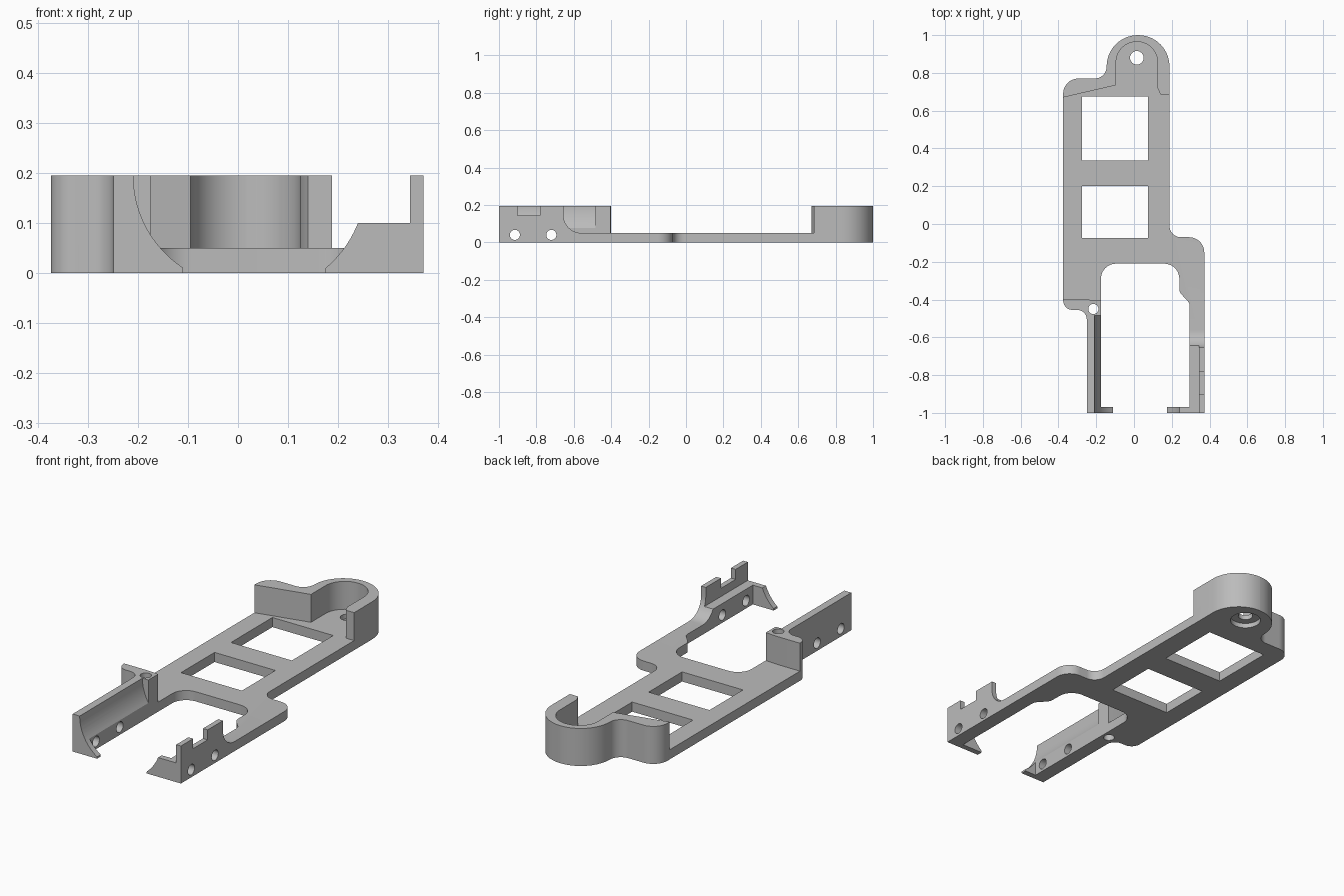
import bpy, bmesh, math
from mathutils import Vector

if "Cube" in bpy.data.objects:
    bpy.data.objects.remove(bpy.data.objects["Cube"])

grey = bpy.data.materials.new("plain grey")
grey.diffuse_color = (0.5, 0.5, 0.5, 1)
grey.use_nodes = True
grey.node_tree.nodes["Principled BSDF"].inputs["Base Color"].default_value = grey.diffuse_color


def rounded(corners, seg=10):
    """Polygon points from (x, y, radius) corners."""
    pts = []
    for i, c in enumerate(corners):
        p = Vector(c[:2])
        r = c[2] if len(c) > 2 else 0
        if r == 0:
            pts.append(p)
            continue
        a = (Vector(corners[i - 1][:2]) - p).normalized()
        b = (Vector(corners[(i + 1) % len(corners)][:2]) - p).normalized()
        half = a.angle(b) / 2
        centre = p + (a + b).normalized() * r / math.sin(half)
        start = p + a * r / math.tan(half) - centre
        end = p + b * r / math.tan(half) - centre
        sweep = math.pi - 2 * half
        for k in range(seg + 1):
            t = k / seg
            pts.append(centre + (start * math.sin((1 - t) * sweep)
                                 + end * math.sin(t * sweep)) / math.sin(sweep))
    return pts


def arc(cx, cy, r, a0, a1, seg=12):
    return [(cx + r * math.cos(a0 + (a1 - a0) * k / seg),
             cy + r * math.sin(a0 + (a1 - a0) * k / seg)) for k in range(seg + 1)]


def prism(name, pts, axis, lo, hi):
    """Extrude a 2D profile along x (points y,z), y (points x,z) or z (points x,y)."""
    place = {"x": lambda p, d: (d, p[0], p[1]),
             "y": lambda p, d: (p[0], d, p[1]),
             "z": lambda p, d: (p[0], p[1], d)}[axis]
    bm = bmesh.new()
    a = [bm.verts.new(place(p, lo)) for p in pts]
    b = [bm.verts.new(place(p, hi)) for p in pts]
    bm.faces.new(a)
    bm.faces.new(b[::-1])
    n = len(pts)
    for i in range(n):
        bm.faces.new((a[i], b[i], b[(i + 1) % n], a[(i + 1) % n]))
    bmesh.ops.recalc_face_normals(bm, faces=bm.faces)
    me = bpy.data.meshes.new(name)
    bm.to_mesh(me)
    bm.free()
    me.materials.append(grey)
    ob = bpy.data.objects.new(name, me)
    bpy.context.collection.objects.link(ob)
    return ob


def rod(name, cx, cy, r, axis, lo, hi):
    return prism(name, arc(cx, cy, r, 0, 2 * math.pi, 24)[:-1], axis, lo, hi)


def box(name, x0, x1, y0, y1, z0, z1):
    return prism(name, [(x0, y0), (x1, y0), (x1, y1), (x0, y1)], "z", z0, z1)


H = 0.195
# rounded rear contour shared by the plate and the rear wall
rear = [(0.188, 1, 0.1655), (-0.145, 1, 0.1655), (-0.145, 0.77, 0.063), (-0.375, 0.77, 0.08)]

# flat base plate with two forward arms
frame = prism("bracket_frame", rounded(
    [(0.188, -0.07, 0.06)] + rear +
    [(-0.375, -0.455, 0.055), (-0.25, -0.455, 0.05), (-0.25, -1), (-0.175, -1),
     (-0.175, -0.21, 0.08), (0.24, -0.21, 0.08), (0.24, -0.36, 0.04), (0.295, -0.42, 0.04),
     (0.295, -1), (0.372, -1), (0.372, -0.07, 0.08)]), "z", 0, 0.05)

# rear wall wrapping the round pocket
rear_wall = prism("rear_wall", rounded(
    [(0.188, 0.685)] + rear +
    [(-0.375, 0.67), (-0.095, 0.735), (-0.095, 0.965, 0.109), (0.125, 0.965, 0.109),
     (0.125, 0.72), (0.14, 0.685)]), "z", 0, H)

# left post with screw hole
left_post = prism("left_post", rounded(
    [(-0.375, -0.40), (-0.375, -0.455, 0.05), (-0.25, -0.455, 0.05), (-0.25, -0.485 - 0.08),
     (-0.21, -0.485 - 0.08), (-0.21, -0.485), (-0.175, -0.485), (-0.175, -0.405),
     (-0.25, -0.40)]), "z", 0, H)

# left arm wall with hollowed inner side, and its front lip
r = 0.221
a_tip = math.pi + math.asin(0.185 / r)
a_mid = math.pi + math.acos(0.186 / r)
left_wall = prism("left_wall", [(-0.25, 0), (-0.25, H)] +
                  arc(0.011, H, r, math.pi, a_mid) + [(-0.175, 0)], "y", -1, -0.48)
left_lip = prism("left_lip", [(-0.25, 0), (-0.25, H)] +
                 arc(0.011, H, r, math.pi, a_tip) + [(-0.11, 0)], "y", -1, -0.97)

# right arm ledge, notched outer wall and front lip
sweep = arc(-0.56, 0.145, 0.095, 1.5 * math.pi, math.pi)
ledge = [p for p in sweep if p[1] < 0.099]
right_ledge = prism("right_ledge", [(-1, 0), (-0.56, 0)] + ledge +
                    [(-0.6437, 0.1), (-1, 0.1)], "x", 0.295, 0.372)
right_wall = prism("right_wall", [(-1, 0), (-0.56, 0)] + sweep +
                   [(-0.655, H), (-0.78, H), (-0.78, 0.143), (-0.9, 0.143),
                    (-0.9, H), (-1, H)], "x", 0.345, 0.372)
right_lip = prism("right_lip", [(0.372, 0), (0.372, 0.1)] +
                  arc(0.0325, 0.181, 0.2231, -math.asin(0.081 / 0.2231),
                      -math.asin(0.171 / 0.2231)) + [(0.175, 0)], "y", -1, -0.97)

# cutters: windows, pocket hole with counterbore, screw hole, side holes
cutters = [box("rear_window", -0.275, 0.075, 0.335, 0.675, -0.1, 0.1),
           box("front_window", -0.275, 0.075, -0.075, 0.2, -0.1, 0.1),
           rod("pocket_hole", 0.015, 0.88, 0.036, "z", -0.1, 0.1),
           rod("counterbore", 0.015, 0.88, 0.075, "z", -0.1, 0.025),
           rod("screw_hole", -0.215, -0.45, 0.027, "z", -0.1, 0.3)]
cutters += [rod("side_hole", y, 0.04, 0.027, "x", -0.5, 0.5) for y in (-0.915, -0.72)]

parts = [rear_wall, left_post, left_wall, left_lip, right_ledge, right_wall, right_lip]
for op, group in (("UNION", parts), ("DIFFERENCE", cutters)):
    for ob in group:
        m = frame.modifiers.new(ob.name, "BOOLEAN")
        m.operation, m.object, m.solver = op, ob, "EXACT"

# bake the single moulded piece and drop the helpers
bpy.context.view_layer.update()
mesh = bpy.data.meshes.new_from_object(frame.evaluated_get(bpy.context.evaluated_depsgraph_get()))
frame.modifiers.clear()
frame.data = mesh
for ob in parts + cutters:
    bpy.data.objects.remove(ob)
mesh.materials.clear()
mesh.materials.append(grey)
for f in mesh.polygons:
    f.material_index = 0
bpy.context.view_layer.objects.active = frame
frame.select_set(True)
bpy.ops.object.shade_smooth_by_angle(angle=math.radians(30))
